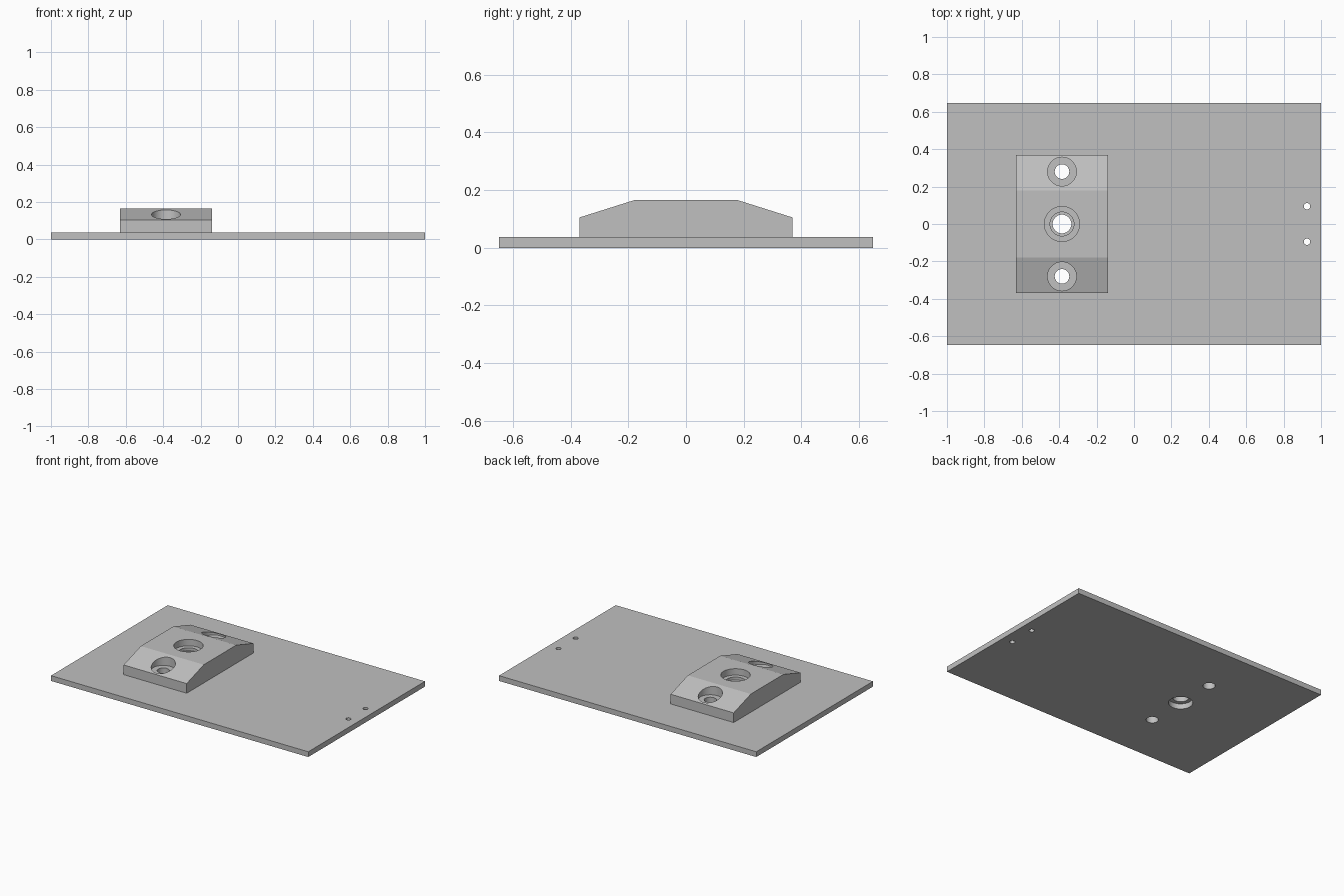
import bpy
import bmesh
import math
from mathutils import Matrix

cube = bpy.data.objects.get("Cube")
if cube:
    bpy.data.objects.remove(cube, do_unlink=True)

grey = bpy.data.materials.new("plain grey")
grey.use_nodes = True
colour = (0.53, 0.53, 0.53, 1)
grey.diffuse_color = colour
grey.node_tree.nodes["Principled BSDF"].inputs["Base Color"].default_value = colour

PLATE_TOP = 0.037
BLOCK_TOP = 0.165
BLOCK_X = -0.385
BOLT_Y = 0.28


def make_object(name, bm):
    bmesh.ops.recalc_face_normals(bm, faces=bm.faces)
    mesh = bpy.data.meshes.new(name)
    bm.to_mesh(mesh)
    bm.free()
    obj = bpy.data.objects.new(name, mesh)
    bpy.context.collection.objects.link(obj)
    mesh.materials.append(grey)
    return obj


def extrude_profile(name, points, x0, x1):
    """Extrude a profile given in y and z along x."""
    bm = bmesh.new()
    face = bm.faces.new([bm.verts.new((x0, y, z)) for y, z in points])
    result = bmesh.ops.extrude_face_region(bm, geom=[face])
    verts = [v for v in result["geom"] if isinstance(v, bmesh.types.BMVert)]
    bmesh.ops.translate(bm, verts=verts, vec=(x1 - x0, 0, 0))
    return make_object(name, bm)


def drill(target, x, y, radius, z0, z1):
    """Cut a round vertical hole between two heights."""
    bm = bmesh.new()
    bmesh.ops.create_cone(bm, cap_ends=True, segments=48, radius1=radius,
                          radius2=radius, depth=z1 - z0,
                          matrix=Matrix.Translation((x, y, (z0 + z1) / 2)))
    cutter = make_object("hole_cutter", bm)
    cutter.hide_render = True
    mod = target.modifiers.new("hole", "BOOLEAN")
    mod.operation = "DIFFERENCE"
    mod.solver = "EXACT"
    mod.object = cutter
    bpy.context.view_layer.objects.active = target
    bpy.ops.object.modifier_apply(modifier=mod.name)
    bpy.data.objects.remove(cutter, do_unlink=True)


# Flat base plate
plate = extrude_profile("base_plate", [(-0.648, 0), (0.648, 0),
                        (0.648, PLATE_TOP), (-0.648, PLATE_TOP)], -1, 1)

# Mounting block with sloped ends
half = [(0.37, PLATE_TOP), (0.37, 0.105), (0.18, BLOCK_TOP)]
outline = half + [(-y, z) for y, z in reversed(half)]
block = extrude_profile("mounting_block", outline, -0.63, -0.14)

# Stepped centre hole, wider again through the plate
drill(plate, BLOCK_X, 0, 0.077, -0.1, 0.1)
for radius, floor in ((0.094, 0.12), (0.064, 0.1), (0.05, -0.1)):
    drill(block, BLOCK_X, 0, radius, floor, 0.3)

# Counterbored bolt holes and small holes at the plate end
for side in (-1, 1):
    drill(block, BLOCK_X, side * BOLT_Y, 0.077, 0.097, 0.3)
    for part in (block, plate):
        drill(part, BLOCK_X, side * BOLT_Y, 0.039, -0.1, 0.3)
    drill(plate, 0.925, side * 0.095, 0.017, -0.1, 0.1)

# Smooth hole walls with crisp edges
for part in (plate, block):
    bpy.ops.object.select_all(action="DESELECT")
    part.select_set(True)
    bpy.context.view_layer.objects.active = part
    bpy.ops.object.shade_smooth_by_angle(angle=math.radians(15))
